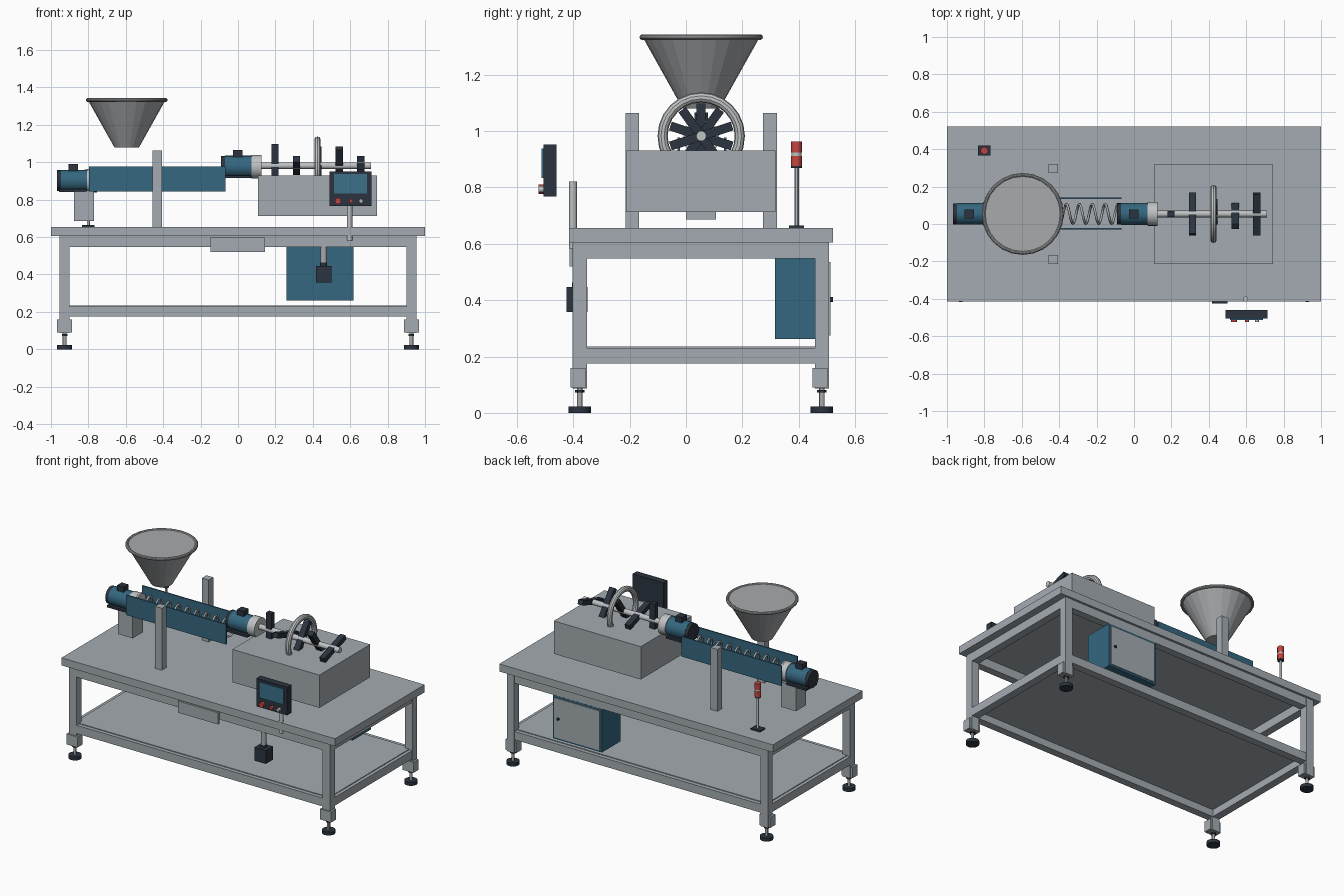
import bpy, math
from mathutils import Vector

if "Cube" in bpy.data.objects:
    bpy.data.objects.remove(bpy.data.objects["Cube"])


def mat(name, rgb):
    m = bpy.data.materials.new(name)
    m.diffuse_color = (*rgb, 1)
    m.use_nodes = True
    m.node_tree.nodes["Principled BSDF"].inputs["Base Color"].default_value = m.diffuse_color
    return m


GREY = mat("painted_grey", (0.37, 0.41, 0.44))
STEEL = mat("steel", (0.39, 0.40, 0.41))
LIGHT = mat("light_metal", (0.52, 0.54, 0.55))
BLUE = mat("blue", (0.035, 0.135, 0.215))
SCREEN = mat("screen_blue", (0.045, 0.16, 0.25))
DARK = mat("dark_slate", (0.024, 0.034, 0.05))
RED = mat("red", (0.55, 0.06, 0.05))

CY = 0.054  # machine centre line in y


def finish(name, m, smooth=False):
    o = bpy.context.object
    o.name = name
    o.data.materials.clear()
    o.data.materials.append(m)
    if smooth:
        bpy.ops.object.shade_smooth_by_angle()
    return o


def box(name, x, y, z, m):
    """Box from (min, max) ranges on each axis."""
    r = (x, y, z)
    bpy.ops.mesh.primitive_cube_add(size=1, location=[(a + b) / 2 for a, b in r])
    o = bpy.context.object
    for v in o.data.vertices:
        v.co = Vector([c * (b - a) for c, (a, b) in zip(v.co, r)])
    return finish(name, m)


ROT = {'x': (0, math.pi / 2, 0), 'y': (math.pi / 2, 0, 0), 'z': (0, 0, 0)}


def cyl(name, axis, a, b, centre, r, m, sides=24):
    """Cylinder along an axis from a to b; centre gives the other two coordinates."""
    loc = list(centre)
    loc.insert('xyz'.index(axis), (a + b) / 2)
    bpy.ops.mesh.primitive_cylinder_add(vertices=sides, radius=r, depth=b - a,
                                        location=loc, rotation=ROT[axis])
    return finish(name, m, True)


def ring(name, loc, axis, major, minor, m):
    bpy.ops.mesh.primitive_torus_add(location=loc, rotation=ROT[axis], major_radius=major,
                                     minor_radius=minor, major_segments=24, minor_segments=10)
    return finish(name, m, True)


# --- Table: top, legs, adjustable feet, rails and lower shelf
box("table_top", (-1, 1), (-0.415, 0.521), (0.605, 0.655), GREY)
for sx in (-1, 1):
    for y0 in (-0.402, 0.457):
        x, y = sx * 0.927, y0 + 0.025
        box("table_leg", (x - 0.027, x + 0.027), (y0, y0 + 0.051), (0.087, 0.605), GREY)
        box("leg_bracket", (x - 0.04, x + 0.04), (y0 - 0.008, y0 + 0.045), (0.09, 0.16), GREY)
        cyl("foot_pad", 'z', 0, 0.022, (x, y), 0.04, DARK)
        cyl("foot_stem", 'z', 0.02, 0.09, (x, y), 0.01, STEEL, 12)
        cyl("foot_nut", 'z', 0.072, 0.082, (x, y), 0.017, DARK, 6)
for z0, z1 in ((0.175, 0.23), (0.548, 0.605)):
    for y0 in (-0.4, 0.457):
        box("long_rail", (-0.9, 0.9), (y0, y0 + 0.049), (z0, z1), GREY)
    for sx in (-1, 1):
        box("cross_rail", sorted((sx * 0.902, sx * 0.952)), (-0.352, 0.458), (z0, z1), GREY)
box("lower_shelf", (-0.93, 0.93), (-0.375, 0.48), (0.222, 0.235), GREY)
box("front_plate", (-0.148, 0.145), (-0.414, -0.399), (0.52, 0.597), GREY)

# --- Electrical cabinet under the table
box("cabinet", (0.26, 0.617), (0.315, 0.507), (0.262, 0.548), BLUE)
box("cabinet_door", (0.272, 0.605), (0.507, 0.513), (0.274, 0.535), GREY)
cyl("cabinet_lock", 'y', 0.512, 0.521, (0.575, 0.402), 0.009, DARK, 12)

# --- Hanging foot switch and socket at the front
cyl("switch_stem", 'z', 0.445, 0.548, (0.458, -0.385), 0.018, STEEL, 16)
cyl("switch_collar", 'z', 0.44, 0.463, (0.458, -0.385), 0.019, DARK, 16)
box("switch_box", (0.416, 0.5), (-0.424, -0.35), (0.358, 0.446), DARK)

# --- Processing box and support columns
box("process_box", (0.108, 0.744), (-0.213, 0.318), (0.713, 0.93), GREY)
for y0 in (-0.215, 0.273):
    box("support_column", (-0.456, -0.406), (y0, y0 + 0.049), (0.655, 1.064), GREY)

# --- Hopper
bpy.ops.mesh.primitive_cone_add(vertices=24, radius1=0.066, radius2=0.21, depth=0.257,
                                location=(-0.595, CY, 1.2085))
finish("hopper", STEEL)
ring("hopper_rim", (-0.595, CY, 1.333), 'z', 0.209, 0.01, STEEL)

# --- Conveyor: side plates and spiral auger
for y0 in (-0.03, 0.134):
    box("trough_side", (-0.797, -0.067), (y0, y0 + 0.009), (0.845, 0.977), BLUE)
curve = bpy.data.curves.new("auger", 'CURVE')
curve.dimensions = '3D'
curve.bevel_depth = 0.007
curve.bevel_resolution = 1
spline = curve.splines.new('POLY')
turns, steps = 10, 18
n = turns * steps
spline.points.add(n)
for i, p in enumerate(spline.points):
    a = math.tau * i / steps
    p.co = (-0.775 + 0.69 * i / n, CY + 0.052 * math.cos(a), 0.91 + 0.052 * math.sin(a), 1)
auger = bpy.data.objects.new("auger", curve)
bpy.context.collection.objects.link(auger)
curve.materials.append(STEEL)


# --- Motors
def motor(x, z, r):
    cyl("motor_fan_cover", 'x', x, x + 0.026, (CY, z), r * 0.97, DARK)
    cyl("motor_body", 'x', x + 0.022, x + 0.162, (CY, z), r, BLUE)
    cyl("motor_flange", 'x', x + 0.162, x + 0.216, (CY, z), r * 1.08, LIGHT)
    box("motor_terminal_box", (x + 0.064, x + 0.114), (CY - 0.024, CY + 0.024),
        (z + r * 0.8, z + r + 0.03), DARK)
    box("motor_base", (x + 0.012, x + 0.16), (CY - 0.055, CY + 0.055),
        (z - r - 0.002, z - r + 0.012), DARK)


motor(-0.969, 0.902, 0.058)
motor(-0.091, 0.976, 0.059)
box("motor_pedestal", (-0.878, -0.77), (0, 0.106), (0.686, 0.85), GREY)

# --- Paddle shaft with five bars, each turned 72 degrees from the last, and a hoop
SZ = 0.982
cyl("paddle_shaft", 'x', 0.12, 0.71, (CY, SZ), 0.018, LIGHT, 20)
for i in range(5):
    x = 0.198 + 0.1145 * i
    o = box("paddle", (x - 0.019, x + 0.019), (CY - 0.115, CY + 0.115),
            (SZ - 0.016, SZ + 0.016), DARK)
    o.rotation_euler.x = math.radians(90 + 72 * i)
ring("shaft_hoop", (0.425, CY, SZ), 'x', 0.137, 0.018, LIGHT)

# --- Control panel on its post
cyl("panel_post", 'z', 0.583, 0.82, (0.597, -0.401), 0.014, LIGHT, 16)
box("panel_case", (0.488, 0.713), (-0.505, -0.46), (0.767, 0.952), DARK)
box("panel_screen", (0.512, 0.69), (-0.512, -0.504), (0.833, 0.937), SCREEN)
for x, r, m in ((0.535, 0.017, RED), (0.605, 0.011, RED), (0.657, 0.011, LIGHT)):
    cyl("panel_button", 'y', -0.524, -0.504, (x, 0.793), r, m, 16)

# --- Signal beacon
BX, BY = -0.8, 0.392
box("beacon_base", (BX - 0.034, BX + 0.034), (BY - 0.027, BY + 0.027), (0.655, 0.664), DARK)
cyl("beacon_pole", 'z', 0.66, 0.875, (BX, BY), 0.008, LIGHT, 12)
for z0, z1, r, m in ((0.868, 0.876, 0.019, DARK), (0.876, 0.912, 0.02, RED),
                     (0.912, 0.923, 0.018, LIGHT), (0.923, 0.962, 0.02, RED)):
    cyl("beacon_segment", 'z', z0, z1, (BX, BY), r, m, 16)
